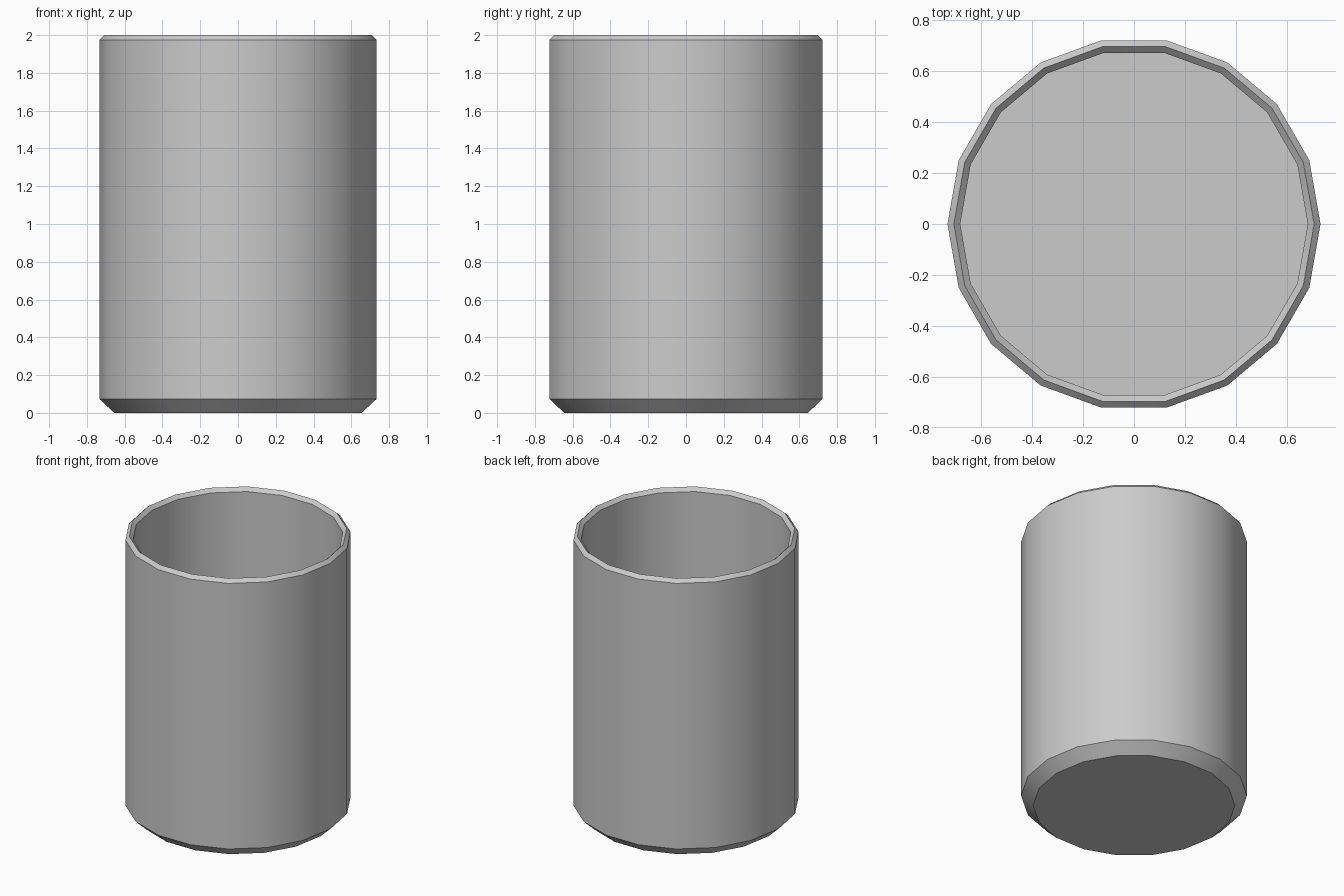
import bpy, bmesh, math

if "Cube" in bpy.data.objects:
    bpy.data.objects.remove(bpy.data.objects["Cube"])

SIDES = 18
# radius, height: outer base, up the wall, over the ridged rim, down to the inner floor
PROFILE = [(0.655, 0.0), (0.733, 0.073), (0.733, 1.975), (0.708, 2.0),
           (0.683, 1.975), (0.683, 0.073)]


def lathe(name, profile, sides):
    bm = bmesh.new()
    rings = []
    for r, z in profile:
        rings.append([bm.verts.new((r * math.cos(2 * math.pi * i / sides),
                                    r * math.sin(2 * math.pi * i / sides), z))
                      for i in range(sides)])
    for a, b in zip(rings, rings[1:]):
        for i in range(sides):
            j = (i + 1) % sides
            bm.faces.new((a[i], a[j], b[j], b[i]))
    # base and inner floor caps
    bm.faces.new(rings[0][::-1])
    bm.faces.new(rings[-1])
    bmesh.ops.recalc_face_normals(bm, faces=bm.faces)
    mesh = bpy.data.meshes.new(name)
    bm.to_mesh(mesh)
    bm.free()
    obj = bpy.data.objects.new(name, mesh)
    bpy.context.collection.objects.link(obj)
    return obj


# Open cup with chamfered base and rim
cup = lathe("cup", PROFILE, SIDES)
bpy.context.view_layer.objects.active = cup
cup.select_set(True)
bpy.ops.object.shade_smooth_by_angle(angle=math.radians(30))
